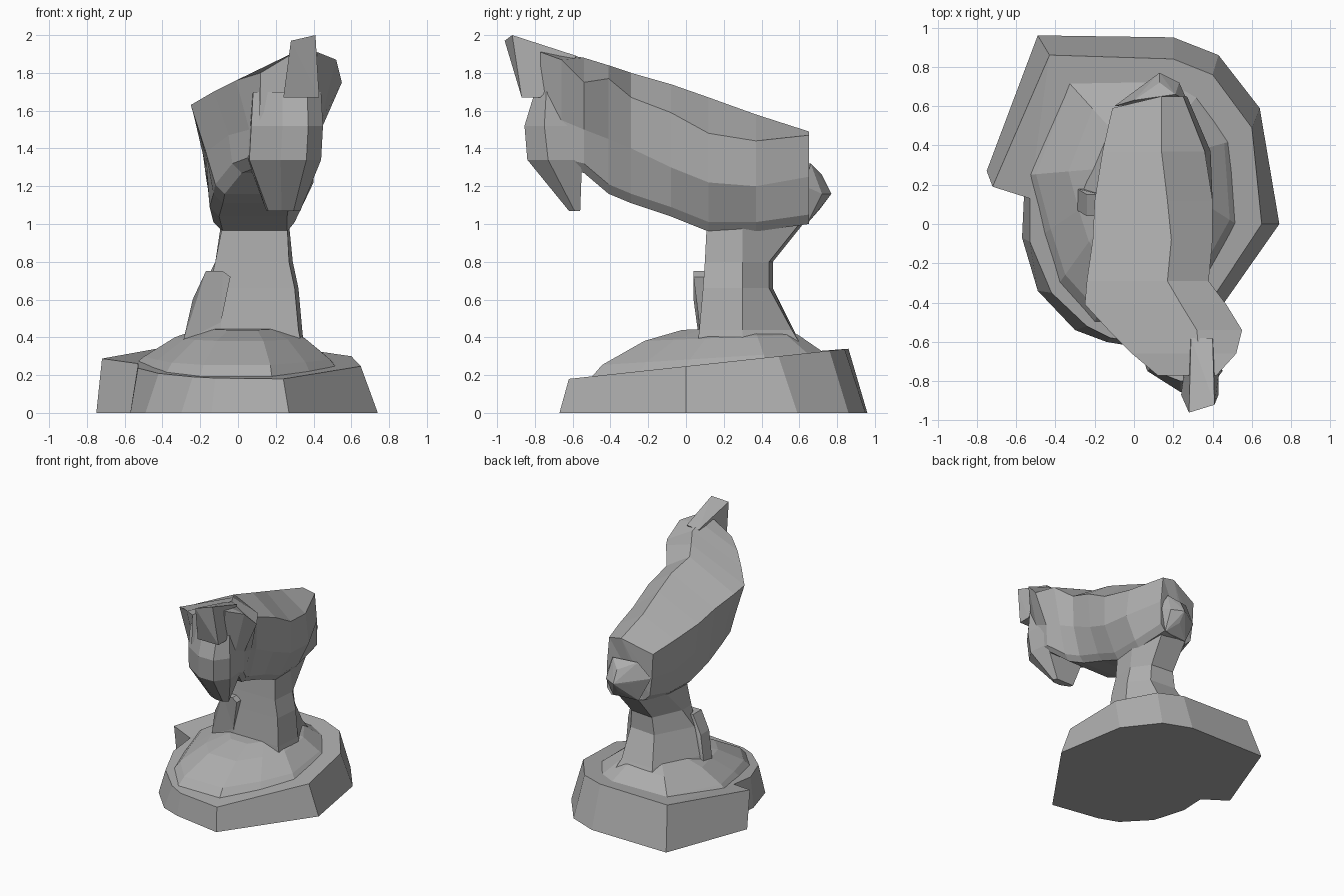
import bpy, bmesh

grey = bpy.data.materials.new("mid_grey")
grey.diffuse_color = (.42, .42, .42, 1)


def finish(name, bm):
    bmesh.ops.recalc_face_normals(bm, faces=bm.faces[:])
    me = bpy.data.meshes.new(name)
    bm.to_mesh(me)
    bm.free()
    me.materials.append(grey)
    ob = bpy.data.objects.new(name, me)
    bpy.context.collection.objects.link(ob)
    return ob


def loft(name, rings):
    """Skin matching closed rings and cap both ends."""
    bm = bmesh.new()
    vs = [[bm.verts.new(p) for p in r] for r in rings]
    n = len(rings[0])
    for a, b in zip(vs, vs[1:]):
        for i in range(n):
            j = (i + 1) % n
            bm.faces.new((a[i], a[j], b[j], b[i]))
    caps = [bm.faces.new(vs[0][::-1]), bm.faces.new(vs[-1])]
    bmesh.ops.triangulate(bm, faces=caps)
    return finish(name, bm)


def hull(name, pts):
    bm = bmesh.new()
    for p in pts:
        bm.verts.new(p)
    res = bmesh.ops.convex_hull(bm, input=bm.verts[:])
    junk = {g for g in res["geom_interior"] + res["geom_unused"]
            if isinstance(g, bmesh.types.BMVert)}
    bmesh.ops.delete(bm, geom=list(junk), context='VERTS')
    return finish(name, bm)


def slope(y):
    return 0.18 + (y + 0.62) * 0.108


# Plinth: irregular tapered slab with a sloping top and a notch on the left
foot = [(-.49, .96), (.2, .95), (.43, .86), (.64, .59), (.74, 0), (.27, -.67),
        (-.14, -.60), (-.30, -.54), (-.49, -.34), (-.57, -.07), (-.56, .14), (-.75, .27)]
rim = [(-.43, .86), (.2, .84), (.4, .76), (.6, .49), (.65, 0), (.24, -.62),
       (-.12, -.58), (-.24, -.52), (-.42, -.35), (-.53, -.09), (-.53, .13), (-.72, .19)]
loft("plinth", [[(x, y, 0) for x, y in foot],
                [(x, y, slope(y) + (.02 if x < -.7 else 0)) for x, y in rim]])

# Mound rising in steps to the pillar
ground = [(-.35, .74), (.18, .75), (.33, .66), (.49, .42), (.52, 0), (.38, -.25),
          (.18, -.5), (-.2, -.5), (-.38, -.3), (-.46, -.05), (-.54, .25)]
rings = []
for s, lift, flat in [(1.02, -.02, 0), (.93, .035, 0), (.65, .38, 1), (.4, .43, 1)]:
    ring = []
    for x, y in ground:
        px, py = .05 + (x - .05) * s, .3 + (y - .3) * s
        tilt = .04 * py + .01 if flat else slope(py) - (.045 * py if lift > 0 else 0)
        ring.append((px, py, lift + tilt))
    rings.append(ring)
loft("mound", rings)

# Pillar: six-sided, waisted at the back and flared at the foot
pillar = {
    .34: [(-.22, .07), (.34, .06), (.35, .3), (.24, .62), (-.12, .62), (-.28, .15)],
    .44: [(-.21, .07), (.32, .07), (.34, .3), (.2, .56), (-.09, .57), (-.26, .15)],
    .66: [(-.15, .09), (.30, .09), (.32, .3), (.2, .44), (-.03, .46), (-.19, .16)],
    .80: [(-.12, .10), (.27, .10), (.29, .3), (.19, .44), (-.01, .46), (-.12, .22)],
    1.0: [(-.08, .11), (.26, .11), (.27, .3), (.22, .60), (0, .62), (-.09, .4)],
}
loft("pillar", [[(x, y, z) for x, y in r] for z, r in pillar.items()])

# Small prop leaning on the front left of the pillar
prop = [(-.29, .38), (-.24, .6), (-.17, .75), (-.08, .75), (-.04, .72), (-.09, .48), (-.09, .38)]
loft("prop", [[(x, y + (.03 if z < .5 else 0), z) for x, z in prop] for y in (.04, .15)])

# Body: sections (x, z) along y, rising and twisting towards the head
body = [
    (.65, [(-.11, 1.40), (.14, 1.49), (.25, 1.47), (.27, 1.25), (.24, 1.0), (-.05, 1.0), (-.10, 1.2)]),
    (.37, [(-.16, 1.45), (.14, 1.58), (.36, 1.44), (.39, 1.2), (.27, .96), (-.09, .96), (-.16, 1.2)]),
    (.12, [(-.20, 1.50), (.17, 1.67), (.40, 1.48), (.40, 1.22), (.27, .96), (-.10, .96), (-.17, 1.25)]),
    (-.08, [(-.21, 1.55), (.19, 1.74), (.40, 1.59), (.38, 1.3), (.27, 1.04), (-.12, 1.04), (-.17, 1.3)]),
    (-.29, [(-.24, 1.60), (.17, 1.80), (.38, 1.67), (.37, 1.4), (.28, 1.11), (-.10, 1.11), (-.17, 1.36)]),
    (-.41, [(-.25, 1.63), (.24, 1.84), (.47, 1.77), (.41, 1.45), (.33, 1.16), (-.09, 1.16), (-.17, 1.38)]),
    (-.54, [(-.13, 1.70), (.32, 1.88), (.55, 1.75), (.44, 1.5), (.4, 1.27), (0, 1.27), (-.05, 1.47)]),
    (-.66, [(-.01, 1.76), (.33, 1.90), (.52, 1.87), (.44, 1.55), (.38, 1.3), (.08, 1.3), (.06, 1.5)]),
    (-.77, [(.12, 1.80), (.32, 1.92), (.42, 1.91), (.40, 1.6), (.36, 1.4), (.14, 1.4), (.12, 1.55)]),
]
sections = []
for y, r in body:
    (rx, rz), (lx, lz) = r[4], r[5]
    belly = [(rx + .03, rz + .05), (rx - .01, rz), (lx + .02, lz), (lx - .03, lz + .05)]
    ring = r[:4] + belly + r[6:]
    # the rear end is pulled back on its left side
    sections.append([(x, y - (.06 if y > .6 and x < -.03 else 0), z) for x, z in ring])
loft("body", sections)

# Head: faceted, narrowing to the chin
head = []
for z, x0, x1, yf, ys, yb in [(1.07, .15, .33, -.62, -.59, -.56), (1.34, .05, .44, -.84, -.73, -.55),
                              (1.52, .06, .45, -.855, -.75, -.55), (1.70, .07, .44, -.80, -.74, -.55)]:
    w = x1 - x0
    head.append([(x0, yb, z), (x0 + .01, ys, z), (x0 + w * .45, yf, z),
                 (x0 + w * .8, yf, z), (x1, ys, z), (x1 - .02, yb, z)])
loft("head", head)

# Crest jutting forward from the top of the head
hull("crest", [(.28, -.96, 1.97), (.41, -.92, 2.0), (.24, -.87, 1.67), (.43, -.87, 1.67),
               (.25, -.77, 1.67), (.43, -.77, 1.67), (.29, -.58, 1.88), (.40, -.58, 1.89)])

# Broad rounded bump at the rear
hull("rear_bump", [(.13, .77, 1.16), (.23, .72, 1.16), (.04, .70, 1.16), (-.1, .60, 1.2),
                   (.27, .63, 1.2), (.13, .72, 1.26), (.21, .66, 1.32), (0, .63, 1.32),
                   (.13, .71, 1.08), (0, .62, 1.0), (.22, .64, 1.0)])
